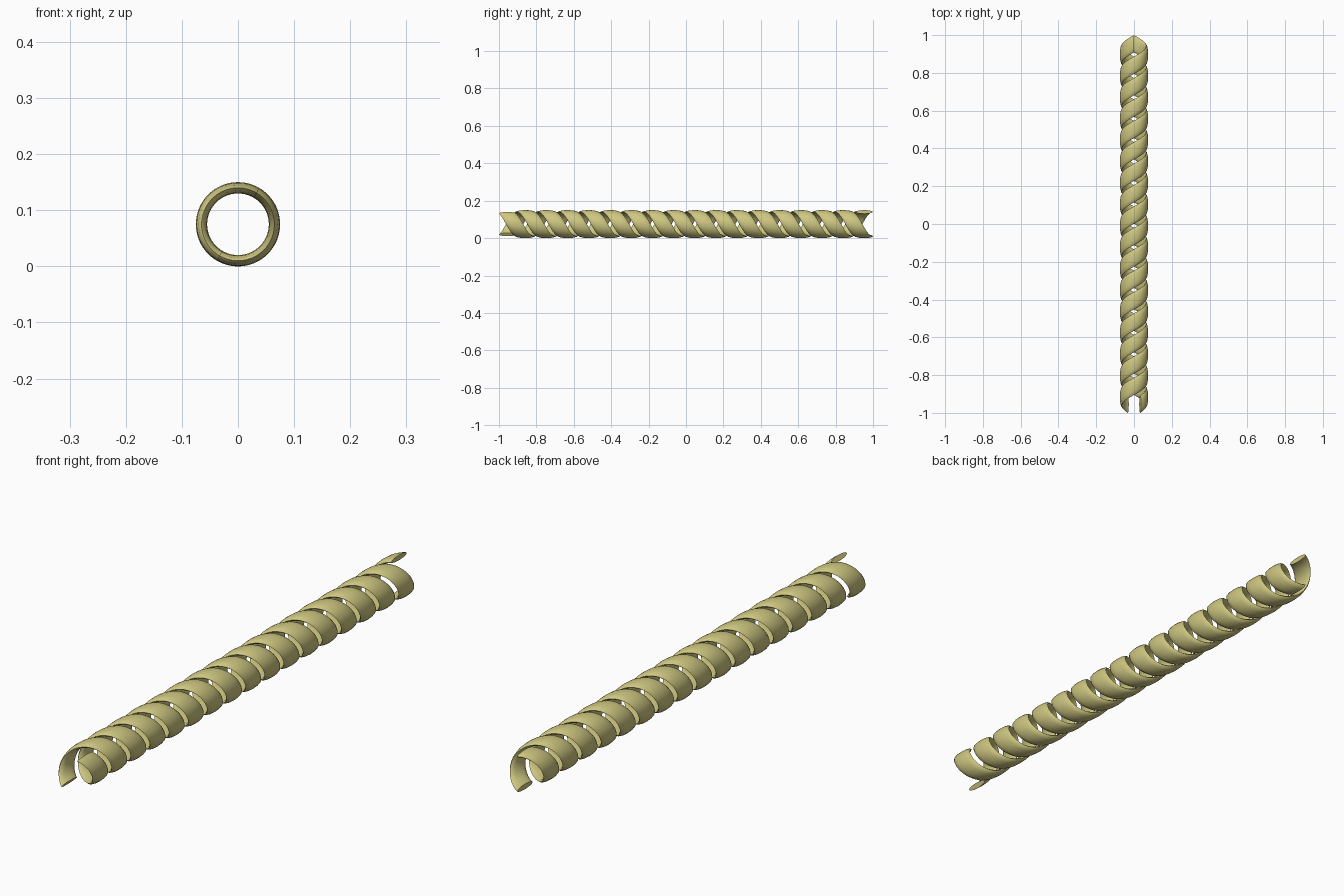
import bpy, bmesh, math

if "Cube" in bpy.data.objects:
    bpy.data.objects.remove(bpy.data.objects["Cube"])

R_MID, THICK = 0.065, 0.01      # mid radius and half thickness of the band
HALF_W = 0.046                  # half width of the band along the axis
CENTRE_Z = 0.075
START, TURNS = math.radians(60), 8 + 5 / 12
SECTION, STEPS = 12, 400

straw = bpy.data.materials.new("straw_yellow")
straw.diffuse_color = (0.62, 0.57, 0.22, 1)
straw.use_nodes = True
straw.node_tree.nodes["Principled BSDF"].inputs["Base Color"].default_value = straw.diffuse_color


def helix_band(name, phase):
    """Sweep a lens-shaped section, lying in the axial plane, along a helix."""
    bm = bmesh.new()
    rings = []
    for i in range(STEPS + 1):
        t = i / STEPS
        a = START + phase - t * TURNS * math.tau
        yc = (2 * t - 1) * (1 - HALF_W)
        ring = []
        for k in range(SECTION):
            s = math.tau * k / SECTION
            r = R_MID + THICK * math.sin(s)
            ring.append(bm.verts.new((r * math.cos(a), yc + HALF_W * math.cos(s),
                                      CENTRE_Z + r * math.sin(a))))
        rings.append(ring)
    for p, q in zip(rings, rings[1:]):
        for k in range(SECTION):
            n = (k + 1) % SECTION
            bm.faces.new((p[k], p[n], q[n], q[k]))
    # flat end cuts
    bm.faces.new(rings[0])
    bm.faces.new(rings[-1])
    bmesh.ops.recalc_face_normals(bm, faces=bm.faces)
    mesh = bpy.data.meshes.new(name)
    bm.to_mesh(mesh)
    bm.free()
    mesh.materials.append(straw)
    obj = bpy.data.objects.new(name, mesh)
    bpy.context.collection.objects.link(obj)
    bpy.context.view_layer.objects.active = obj
    obj.select_set(True)
    bpy.ops.object.shade_smooth_by_angle(angle=math.radians(50))
    obj.select_set(False)


# two interleaved strands, half a turn apart
helix_band("first_strand", 0)
helix_band("second_strand", math.pi)
